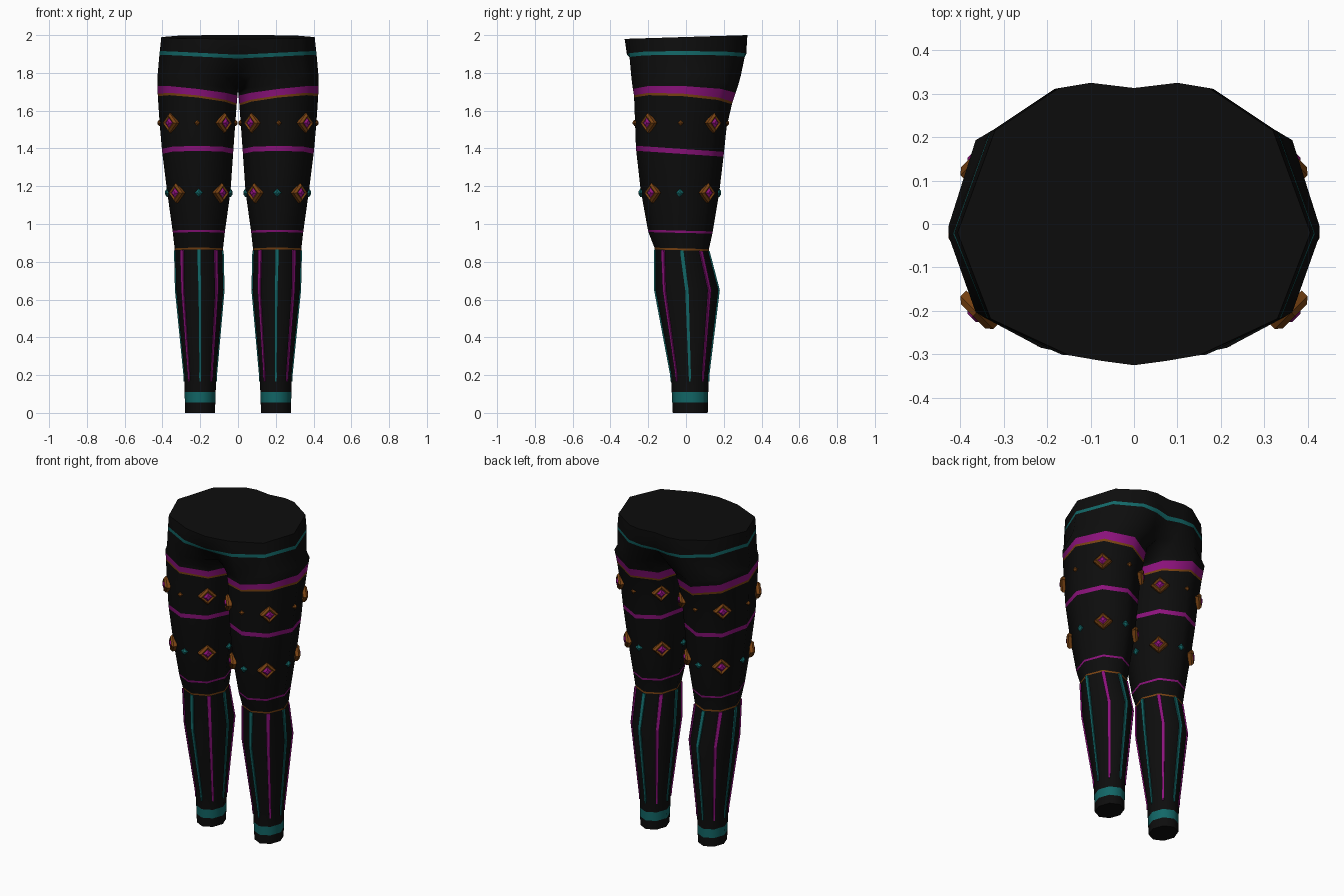
import bpy, bmesh, math
from mathutils import Vector

if "Cube" in bpy.data.objects:
    bpy.data.objects.remove(bpy.data.objects["Cube"])


def material(name, rgb):
    m = bpy.data.materials.new(name)
    m.diffuse_color = (*rgb, 1)
    m.use_nodes = True
    m.node_tree.nodes["Principled BSDF"].inputs["Base Color"].default_value = m.diffuse_color
    return m


BLACK, TEAL, MAGENTA, ORANGE = range(4)
MATS = [material("black cloth", (0.004, 0.004, 0.004)),
        material("teal trim", (0.006, 0.135, 0.135)),
        material("magenta trim", (0.26, 0.006, 0.2)),
        material("orange metal", (0.19, 0.055, 0.006))]

# Leg outline: height, inner x, outer x, front y, back y, sideways tilt, forward tilt
PROFILE = [(0.0, .122, .28, -.07, .115, 0, 0),
           (0.2, .115, .285, -.08, .12, 0, 0),
           (0.65, .075, .33, -.165, .175, 0, 0),
           (0.865, .08, .335, -.165, .12, 0, .004),
           (0.955, .07, .345, -.20, .14, 0, .004),
           (1.17, .04, .375, -.24, .175, 0, .01),
           (1.385, .025, .402, -.265, .20, 0, .016),
           (1.53, .015, .415, -.27, .215, .004, .016),
           (1.66, .007, .425, -.275, .245, .026, .018),
           (1.735, .0, .427, -.285, .275, .025, .005)]


def leg_point(z, a):
    """Point on the leg surface at height z and angle a (0 = outer side)."""
    for p, q in zip(PROFILE, PROFILE[1:]):
        if z <= q[0] or q is PROFILE[-1]:
            t = (z - p[0]) / (q[0] - p[0])
            _, x0, x1, y0, y1, tx, ty = [u + (v - u) * t for u, v in zip(p, q)]
            break
    c, s = math.cos(a), math.sin(a)
    return Vector(((x0 + x1) / 2 + (x1 - x0) / 2 * c,
                   (y0 + y1) / 2 + (y1 - y0) / 2 * s,
                   z + tx * c - ty * s))


def finish(name, bm, smooth):
    bmesh.ops.recalc_face_normals(bm, faces=bm.faces)
    me = bpy.data.meshes.new(name)
    bm.to_mesh(me)
    bm.free()
    for m in MATS:
        me.materials.append(m)
    ob = bpy.data.objects.new(name, me)
    bpy.context.collection.objects.link(ob)
    mod = ob.modifiers.new("mirror", 'MIRROR')
    mod.use_clip = True
    if smooth:
        for o in bpy.context.selected_objects:
            o.select_set(False)
        ob.select_set(True)
        bpy.context.view_layer.objects.active = ob
        bpy.ops.object.shade_smooth_by_angle(angle=math.radians(60))
    return ob


def face(bm, verts, mat):
    f = bm.faces.new(verts)
    f.material_index = mat


# Leggings: each entry is a ring height and the colour of the band above it
RINGS = [(0, BLACK), (.055, TEAL), (.11, BLACK), (.2, BLACK), (.65, BLACK),
         (.861, ORANGE), (.871, BLACK), (.953, MAGENTA), (.965, BLACK),
         (1.17, BLACK), (1.372, MAGENTA), (1.398, BLACK), (1.53, BLACK),
         (1.652, ORANGE), (1.664, MAGENTA), (1.705, BLACK), (1.735, BLACK)]
bm = bmesh.new()
prev, prev_mat = None, BLACK
for z, mat in RINGS:
    ring = [bm.verts.new(leg_point(z, k * math.pi / 4)) for k in range(8)]
    if prev:
        for k in range(8):
            j = (k + 1) % 8
            face(bm, (prev[k], prev[j], ring[j], ring[k]), prev_mat)
    else:
        face(bm, ring, BLACK)
    prev, prev_mat = ring, mat

# Hips: half rings running from front centre round the side to back centre
LOW = [(0, -.2), (.07, -.25), (.19, -.29), (.345, -.215), (.426, -.03),
       (.345, .19), (.2, .29), (.08, .265), (0, .21)]
TOP = [(0, -.325), (.075, -.315), (.15, -.302), (.33, -.218), (.406, -.02),
       (.32, .215), (.172, .313), (.1, .325), (0, .313)]


def hip_ring(t, height):
    out = []
    for (x0, y0), (x1, y1) in zip(LOW, TOP):
        x, y = x0 + (x1 - x0) * t, y0 + (y1 - y0) * min(1, t * 1.5)
        out.append(bm.verts.new((x, y, height(x, y))))
    return out


def drooping(z):
    return lambda x, y: z + .02 * min(1, abs(x) / .4)


lower = [prev[k] for k in (4, 5, 6, 7, 0, 1, 2, 3, 4)]
for t, height, mat in ((0, lambda x, y: 1.785, BLACK),
                       (.5, drooping(1.876), BLACK),
                       (.6, drooping(1.896), TEAL),
                       (1, lambda x, y: 1.99 + .031 * y, BLACK)):
    ring = hip_ring(t, height)
    for i in range(8):
        face(bm, (lower[i], lower[i + 1], ring[i + 1], ring[i]), mat)
    lower = ring
face(bm, lower, BLACK)
finish("leggings", bm, True)

# Calf stripes: thin plates along the shin, alternating colours
bm = bmesh.new()
for k in range(8):
    a = k * math.pi / 4
    out = Vector((math.cos(a), math.sin(a), 0))
    side = Vector((-out.y, out.x, 0))
    rows = []
    for z, w in ((.165, .004), (.2, .006), (.65, .009), (.86, .011)):
        c = leg_point(z, a)
        rows.append([bm.verts.new(c + side * s * w + out * d)
                     for s, d in ((-1, -.004), (-1, .004), (1, .004), (1, -.004))])
    mat = MAGENTA if k % 2 else TEAL
    for p, q in zip(rows, rows[1:]):
        for i in range(4):
            j = (i + 1) % 4
            face(bm, (p[i], p[j], q[j], q[i]), mat)
    face(bm, rows[0], mat)
    face(bm, rows[-1], mat)
finish("calf_stripes", bm, False)


def diamond(bm, z, a, layers):
    """Stack of diamond outlines (half size, depth, colour up to it), closed on top."""
    c = leg_point(z, a)
    c.z = z
    out = Vector((math.cos(a), math.sin(a), 0))
    side, up = Vector((-out.y, out.x, 0)), Vector((0, 0, 1))
    last = None
    for r, d, mat in layers:
        ring = [bm.verts.new(c + out * d + v * r) for v in (side, up, -side, -up)]
        if last:
            for i in range(4):
                j = (i + 1) % 4
                face(bm, (last[i], last[j], ring[j], ring[i]), mat)
        else:
            face(bm, ring, mat)
        last = ring
    face(bm, last, layers[-1][2])


# Thigh gems in bevelled frames, with small studs between them
gems, studs = bmesh.new(), bmesh.new()
for z, size, mat in ((1.535, .016, ORANGE), (1.165, .022, TEAL)):
    for k in range(4):
        a = k * math.pi / 2
        diamond(gems, z, a + math.pi / 4,
                [(.053, -.012, ORANGE), (.053, .007, ORANGE),
                 (.04, .019, ORANGE), (.027, .013, ORANGE),
                 (.013, .024, MAGENTA)])
        diamond(studs, z, a, [(size, -.006, mat), (size, .003, mat),
                              (size * .35, .012, mat)])
finish("thigh_gems", gems, False)
finish("thigh_studs", studs, False)
